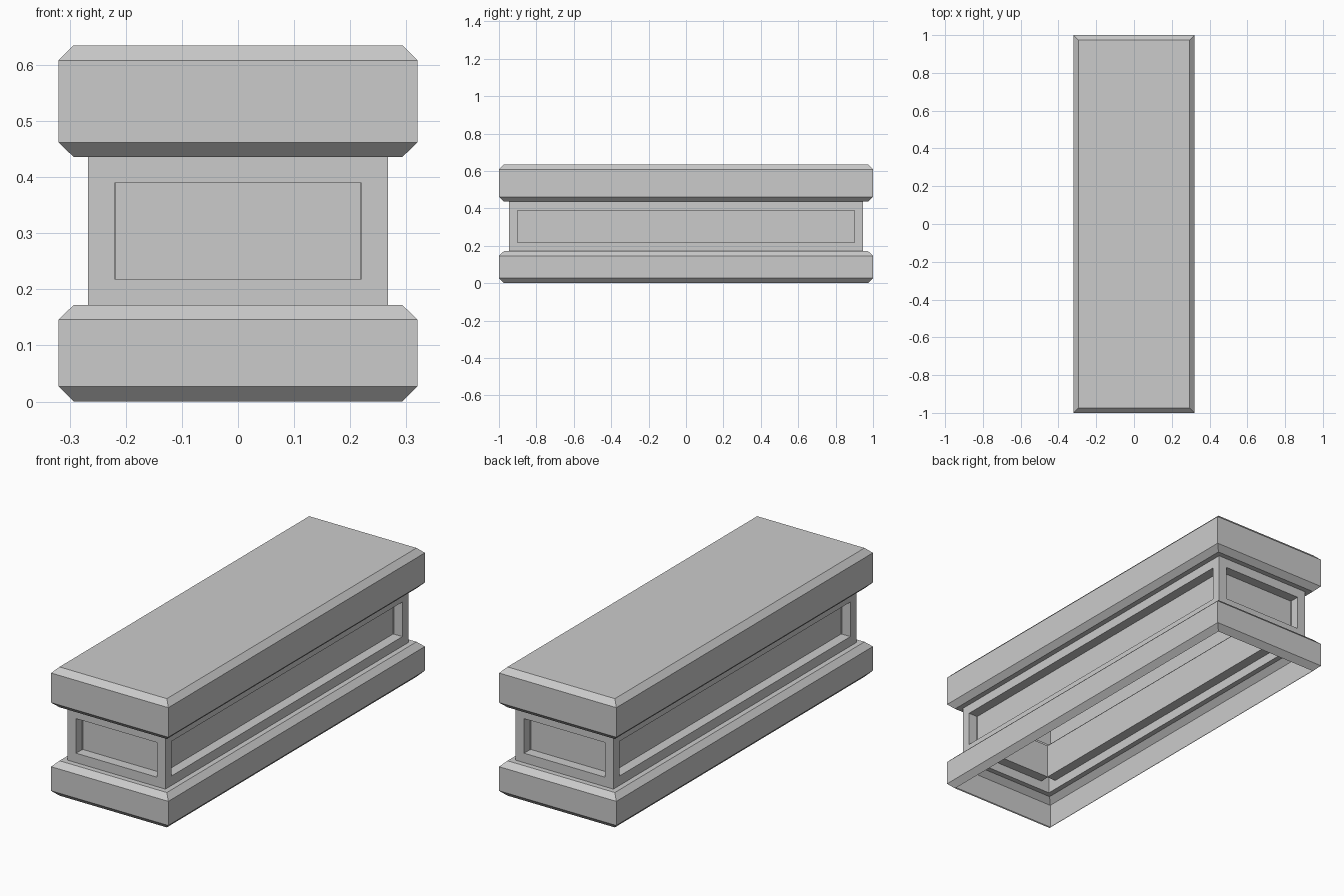
import bpy, bmesh

if "Cube" in bpy.data.objects:
    bpy.data.objects.remove(bpy.data.objects["Cube"])

# Profile of the plinth: (inset from outer footprint, height), bottom to top
HALF_X, HALF_Y = 0.32, 1.0
PROFILE = [(0.027, 0.0), (0, 0.027), (0, 0.146), (0.027, 0.172),
           (0.053, 0.172), (0.053, 0.436),
           (0.027, 0.436), (0, 0.462), (0, 0.608), (0.027, 0.635)]
BODY_SEGMENT = 4       # profile segment carrying the panels
PANEL_BORDER, PANEL_DEPTH = 0.066, 0.05

bm = bmesh.new()


def ring(inset, z):
    x, y = HALF_X - inset, HALF_Y - inset
    return [bm.verts.new((sx * x, sy * y, z))
            for sx, sy in ((-1, -1), (1, -1), (1, 1), (-1, 1))]


# Moulded shell: base band, body and cap band, open underneath
rings = [ring(*p) for p in PROFILE]
body_faces = []
for seg, (low, high) in enumerate(zip(rings, rings[1:])):
    for i in range(4):
        j = (i + 1) % 4
        face = bm.faces.new((low[i], low[j], high[j], high[i]))
        if seg == BODY_SEGMENT:
            body_faces.append(face)
bm.faces.new(rings[-1])
bm.normal_update()

# Recessed panels on all four sides of the body
for face in body_faces:
    normal = face.normal.copy()
    bmesh.ops.inset_individual(bm, faces=[face], thickness=PANEL_BORDER)
    panel = bmesh.ops.extrude_discrete_faces(bm, faces=[face])["faces"]
    bmesh.ops.translate(bm, verts=panel[0].verts, vec=-normal * PANEL_DEPTH)

mesh = bpy.data.meshes.new("panelled_plinth")
bm.to_mesh(mesh)
bm.free()
bpy.context.collection.objects.link(bpy.data.objects.new("panelled_plinth", mesh))
